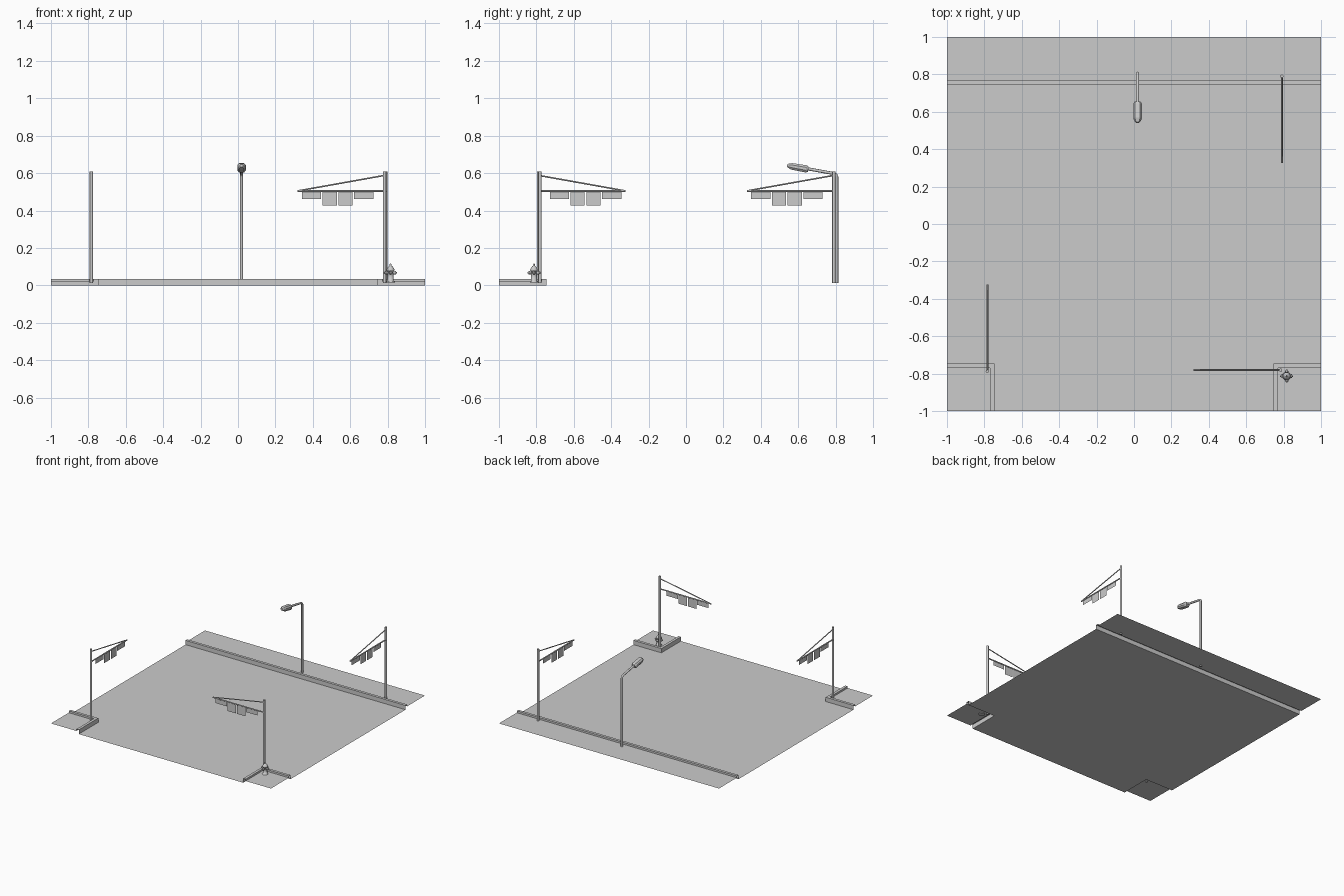
import bpy, bmesh, math
from mathutils import Vector, Matrix

if "Cube" in bpy.data.objects:
    bpy.data.objects.remove(bpy.data.objects["Cube"])

WALK, CURB = 0.02, 0.035      # sidewalk level, curb top
E, I = 0.747, 0.769           # outer and inner curb lines


def mesh_object(name, verts, faces):
    me = bpy.data.meshes.new(name)
    me.from_pydata([tuple(v) for v in verts], [], faces)
    bm = bmesh.new()
    bm.from_mesh(me)
    bmesh.ops.recalc_face_normals(bm, faces=bm.faces)
    bm.to_mesh(me)
    bm.free()
    ob = bpy.data.objects.new(name, me)
    bpy.context.collection.objects.link(ob)
    return ob


def sheet(name, outline, z):
    ob = mesh_object(name, [(x, y, z) for x, y in outline], [list(range(len(outline)))])
    if ob.data.polygons[0].normal.z < 0:
        ob.data.flip_normals()
    return ob


def loft(name, rings, smooth=False):
    """Skin a list of equal-length vertex rings and cap both ends."""
    n = len(rings[0])
    faces = [[k * n + i, k * n + (i + 1) % n, (k + 1) * n + (i + 1) % n, (k + 1) * n + i]
             for k in range(len(rings) - 1) for i in range(n)]
    faces += [list(range(n)), list(range((len(rings) - 1) * n, len(rings) * n))]
    ob = mesh_object(name, [v for r in rings for v in r], faces)
    if smooth:
        for p in ob.data.polygons:
            p.use_smooth = len(p.vertices) == 4
    return ob


def turned(name, base, axis, profile, n=10):
    """Round part from (radius, distance) pairs along an axis."""
    rot = Vector(axis).to_track_quat('Z', 'Y')
    return loft(name, [[Vector(base) + rot @ Vector((r * math.cos(2 * math.pi * i / n),
                r * math.sin(2 * math.pi * i / n), d)) for i in range(n)] for r, d in profile], True)


def rod(name, a, b, r, n=8):
    d = Vector(b) - Vector(a)
    return turned(name, a, d, [(r, 0), (r, d.length)], n)


def curb(name, outer, inner):
    """Open strip: road-side wall, top, walk-side wall."""
    rows = [[(x, y, z) for x, y in path] for path, z in
            ((outer, 0), (outer, CURB), (inner, CURB), (inner, WALK))]
    n = len(outer)
    faces = [[k * n + i, k * n + i + 1, (k + 1) * n + i + 1, (k + 1) * n + i]
             for k in range(3) for i in range(n - 1)]
    return mesh_object(name, [v for r in rows for v in r], faces)


# Road with two notched front corners, and back sidewalk
sheet("road", [(-E, -1), (E, -1), (E, -E), (1, -E), (1, E), (-1, E), (-1, -E), (-E, -E)], 0)
sheet("back_sidewalk", [(-1, I), (1, I), (1, 1), (-1, 1)], WALK)
curb("back_curb", [(-1, E), (1, E)], [(-1, I), (1, I)])

# Front corner sidewalks
for side, s in (("left", -1), ("right", 1)):
    sheet(side + "_sidewalk", [(s * I, -1), (s, -1), (s, -I), (s * I, -I)], WALK)
    curb(side + "_curb", [(s * E, -1), (s * E, -E), (s, -E)], [(s * I, -1), (s * I, -I), (s, -I)])


# Signal gantries: pole, arm, brace, hanging panels
def gantry(name, x, y, direction):
    d = Vector(direction)
    p = Vector((x, y, 0))

    def at(t, z):
        return p + d * t + Vector((0, 0, z))
    rod(name + "_pole", at(0, 0.012), at(0, 0.608), 0.009)
    rod(name + "_arm", at(0, 0.504), at(0.465, 0.504), 0.005)
    rod(name + "_brace", at(0, 0.588), at(0.46, 0.506), 0.004)
    for k, (a, b, low) in enumerate(((0.06, 0.163, 0.463), (0.171, 0.246, 0.427),
                                     (0.256, 0.331, 0.427), (0.339, 0.443, 0.463))):
        mesh_object(f"{name}_panel_{k + 1}", [at(a, low), at(b, low), at(b, 0.502), at(a, 0.502)],
                    [[0, 1, 2, 3]])


gantry("left_signal", -0.784, -0.788, (0, 1, 0))
gantry("right_signal", 0.784, -0.781, (-1, 0, 0))
gantry("back_signal", 0.791, 0.79, (0, -1, 0))

# Street lamp: bent pole
LX = 0.019
path = [(0.806, 0.012), (0.806, 0.58), (0.801, 0.592), (0.79, 0.598), (0.64, 0.625)]
tilts = [0, 0, 25, 60, 80]
rings = []
for (py, pz), t in zip(path, tilts):
    rot = Matrix.Rotation(math.radians(t), 3, 'X')
    rings.append([Vector((LX, py, pz)) + rot @ Vector((0.0085 * math.cos(a), 0.0085 * math.sin(a), 0))
                  for a in [i * math.pi / 4 for i in range(8)]])
loft("lamp_pole", rings, True)

# Lamp head: chamfered housing tilted along the arm
rot = Matrix.Rotation(math.radians(-10), 3, 'X')
rings = []
for dy, w, top, low in ((0, 0.016, 0.012, -0.014), (-0.012, 0.023, 0.019, -0.02),
                        (-0.09, 0.023, 0.017, -0.018), (-0.106, 0.016, 0.012, -0.012),
                        (-0.115, 0.008, 0.006, -0.008)):
    sec = [(-w, low * .4), (-w * .6, low), (w * .6, low), (w, low * .4),
           (w, top * .4), (w * .6, top), (-w * .6, top), (-w, top * .4)]
    rings.append([Vector((LX, 0.654, 0.621)) + rot @ Vector((x, dy, z)) for x, z in sec])
loft("lamp_head", rings)

# Hydrant: turned body with four nozzles
HX, HY = 0.816, -0.813
turned("hydrant_body", (HX, HY, 0.014), (0, 0, 1),
       [(0.023, 0), (0.023, 0.008), (0.016, 0.01), (0.016, 0.063), (0.021, 0.065), (0.021, 0.07),
        (0.017, 0.079), (0.009, 0.089), (0.005, 0.091), (0.005, 0.1), (0.002, 0.102)])
for name, d in (("east", (1, 0, 0)), ("west", (-1, 0, 0)), ("north", (0, 1, 0)), ("south", (0, -1, 0))):
    turned("hydrant_nozzle_" + name, (HX, HY, 0.067), d,
           [(0.008, 0.01), (0.008, 0.022), (0.01, 0.022), (0.01, 0.028), (0.004, 0.029), (0.004, 0.035)], 8)
